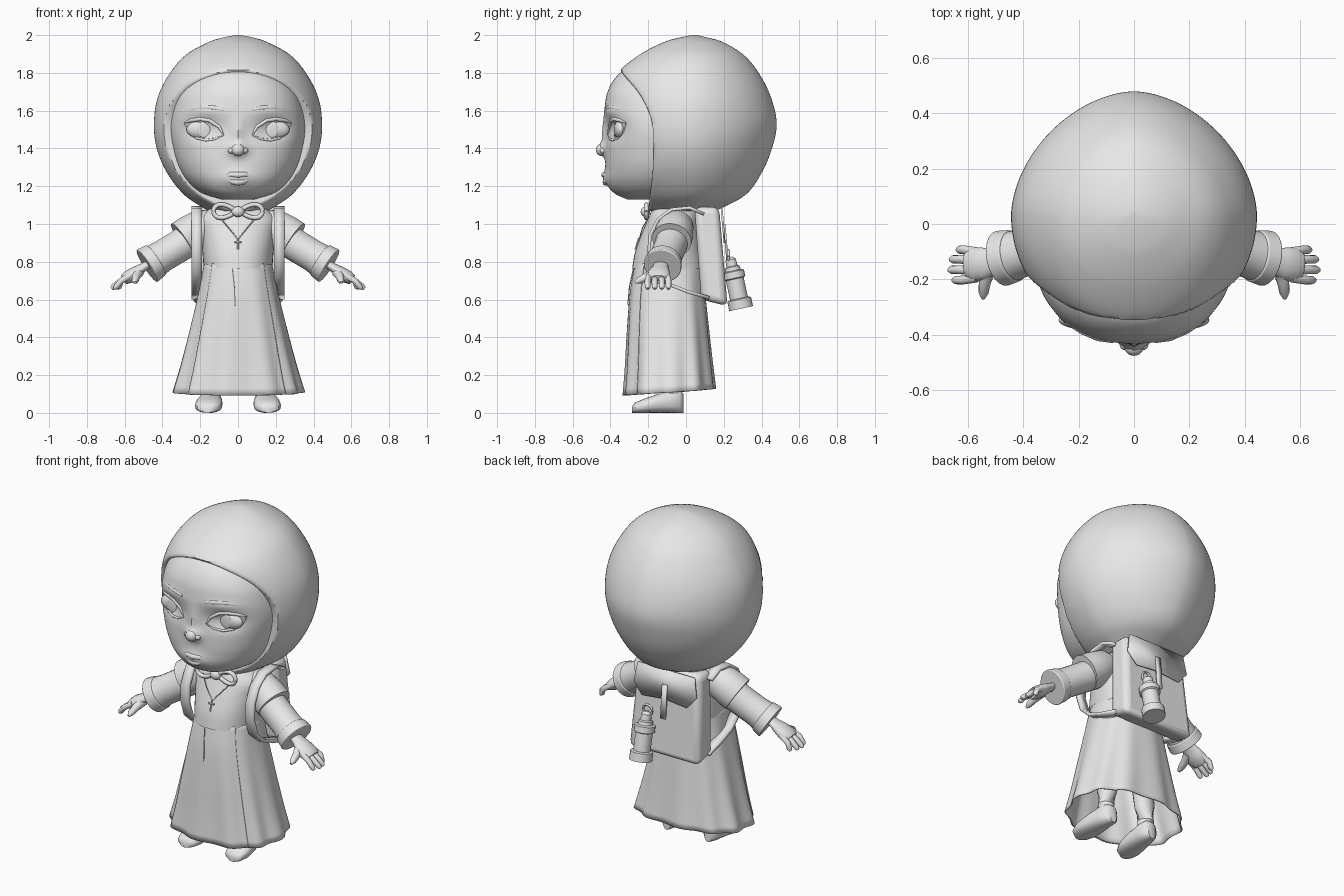
import bpy, bmesh, math
from math import sin, cos, pi, exp
from mathutils import Vector

if "Cube" in bpy.data.objects:
    bpy.data.objects.remove(bpy.data.objects["Cube"], do_unlink=True)

clay = bpy.data.materials.new("light_grey")
clay.use_nodes = True
clay.diffuse_color = (0.8, 0.8, 0.8, 1)
clay.node_tree.nodes["Principled BSDF"].inputs["Base Color"].default_value = (0.8, 0.8, 0.8, 1)


def finish(name, bm, mirror=False, thick=0, bevel=0, angle=45):
    bmesh.ops.recalc_face_normals(bm, faces=bm.faces)
    mesh = bpy.data.meshes.new(name)
    bm.to_mesh(mesh)
    bm.free()
    mesh.materials.append(clay)
    ob = bpy.data.objects.new(name, mesh)
    bpy.context.collection.objects.link(ob)
    bpy.ops.object.select_all(action="DESELECT")
    ob.select_set(True)
    bpy.context.view_layer.objects.active = ob
    bpy.ops.object.shade_smooth_by_angle(angle=math.radians(angle))
    if thick:
        ob.modifiers.new("thickness", "SOLIDIFY").thickness = thick
    if bevel:
        mod = ob.modifiers.new("round", "BEVEL")
        mod.width, mod.segments = bevel, 3
    if mirror:
        ob.modifiers.new("mirror", "MIRROR")


def skin(bm, rings, closed=True, caps=True):
    """Join rings of points with quads."""
    rows = [[bm.verts.new(p) for p in r] for r in rings]
    n = len(rows[0])
    for a, b in zip(rows, rows[1:]):
        for i in range(n if closed else n - 1):
            j = (i + 1) % n
            bm.faces.new((a[i], a[j], b[j], b[i]))
    if caps and closed:
        bm.faces.new(rows[0])
        bm.faces.new(rows[-1])


def sample(keys, z):
    """Smoothly interpolate rows of values keyed by their first entry."""
    z = min(max(z, keys[0][0]), keys[-1][0])
    i = max(k for k in range(len(keys) - 1) if keys[k][0] <= z)
    a, b = keys[i], keys[i + 1]
    p, q = keys[max(i - 1, 0)], keys[min(i + 2, len(keys) - 1)]
    h = b[0] - a[0]
    t = (z - a[0]) / h
    out = []
    for c in range(1, len(a)):
        ma = (b[c] - p[c]) / (b[0] - p[0]) * h
        mb = (q[c] - a[c]) / (q[0] - a[0]) * h
        out.append((2*t**3 - 3*t*t + 1)*a[c] + (t**3 - 2*t*t + t)*ma + (3*t*t - 2*t**3)*b[c] + (t**3 - t*t)*mb)
    return out


def loft(name, keys, yc, n=40, steps=20, power=2, back_power=None, warp=None, span=(0, 2*pi),
         caps=True, **kw):
    """Stack of oval sections; each key is height, half width, front y, back y."""
    closed = span[1] - span[0] > 6
    rings = []
    for s in range(steps + 1):
        z = keys[0][0] + (keys[-1][0] - keys[0][0]) * s / steps
        hw, yf, yb = sample(keys, z)
        ring = []
        for i in range(n):
            a = span[0] + (span[1] - span[0]) * i / (n if closed else n - 1)
            c, d = cos(a), sin(a)
            e = 2 / ((back_power or power) if d > 0 else power)
            x = hw * math.copysign(abs(c) ** e, c)
            y = yc + ((yb - yc) if d > 0 else (yc - yf)) * math.copysign(abs(d) ** e, d)
            p = Vector((x, y, z))
            ring.append(warp(p, a) if warp else p)
        rings.append(ring)
    bm = bmesh.new()
    skin(bm, rings, closed, caps)
    finish(name, bm, **kw)


def tube(name, pts, radii, flat=1, n=12, **kw):
    """Tapered tube along points; flat scales its height."""
    pts = [Vector(p) for p in pts]
    bm = bmesh.new()
    rings = []
    for k, p in enumerate(pts):
        d = pts[min(k + 1, len(pts) - 1)] - pts[max(k - 1, 0)]
        q = d.to_track_quat("Z", "Y")
        r = radii[k] if isinstance(radii, (list, tuple)) else radii
        rings.append([p + q @ Vector((r*cos(2*pi*i/n), r*flat*sin(2*pi*i/n), 0)) for i in range(n)])
    skin(bm, rings)
    finish(name, bm, **kw)


def ball(name, at, size, **kw):
    bm = bmesh.new()
    bmesh.ops.create_uvsphere(bm, u_segments=24, v_segments=14, radius=1)
    for v in bm.verts:
        v.co = Vector(at) + v.co * Vector(size)
    finish(name, bm, **kw)


# Hood, cut back along a rim that sweeps over the forehead
HOOD = [(1.07, .16, -.2, .16), (1.15, .28, -.28, .31), (1.27, .375, -.36, .4), (1.4, .43, -.39, .455),
        (1.53, .445, -.41, .48), (1.67, .425, -.40, .45), (1.8, .36, -.36, .385), (1.9, .27, -.24, .3),
        (1.97, .14, -.1, .18), (1.99, .07, -.02, .1), (2.0, .015, .03, .06)]
RIM = [(1.07, -.2), (1.3, -.175), (1.5, -.175), (1.6, -.2), (1.7, -.255), (1.82, -.35), (2.0, -.4)]
loft("hood", HOOD, .03, n=128, steps=80, back_power=1.78,
     warp=lambda p, a: Vector((p.x, max(p.y, sample(RIM, p.z)[0]), p.z)))

# Face with nose, eye sockets and lips shaped in
FACE = [(1.13, .09, -.31, 0), (1.16, .19, -.375, .05), (1.22, .265, -.415, .1), (1.3, .315, -.425, .1),
        (1.4, .345, -.425, .1), (1.5, .36, -.425, .1), (1.6, .35, -.43, .1), (1.7, .315, -.415, .1),
        (1.79, .23, -.36, .05), (1.84, .1, -.28, 0)]


def bump(x, z, cx, cz, w, h):
    return exp(-((x - cx) / w) ** 2 - ((z - cz) / h) ** 2)


def relief(x, z):
    x = abs(x)
    return (-.04 * bump(x, z, 0, 1.395, .045, .035) - .02 * bump(x, z, 0, 1.48, .03, .08)
            + .03 * bump(x, z, .18, 1.5, .09, .055) - .02 * bump(x, z, 0, 1.24, .075, .045)
            - .008 * bump(x, z, .17, 1.6, .1, .03))


def face_y(x, z):
    hw, yf, yb = sample(FACE, z)
    return -.1 - (-.1 - yf) * max(0, 1 - abs(x / hw) ** 2.3) ** (1/2.3) + relief(x, z)


loft("face", FACE, -.1, n=128, steps=72, power=2.3,
     warp=lambda p, a: p + Vector((0, relief(p.x, p.z) if p.y < -.15 else 0, 0)))


def on_face(name, pts, radii, sink=0, **kw):
    tube(name, [(x, face_y(x, z) + sink, z) for x, z in pts], radii, **kw)


# Eyes, lids, brows, nose and lips
ball("eyeball", (.178, face_y(.178, 1.5) + .018, 1.5), (.095, .034, .052), mirror=True)
ball("iris", (.178, face_y(.178, 1.5) - .011, 1.5), (.038, .006, .044), mirror=True)
on_face("upper_lid", [(.075, 1.47), (.1, 1.515), (.15, 1.548), (.2, 1.556), (.25, 1.548), (.285, 1.535)],
        [.003, .009, .011, .011, .01, .003], .001, mirror=True)
on_face("lower_lid", [(.075, 1.47), (.12, 1.45), (.17, 1.443), (.22, 1.455), (.26, 1.49), (.285, 1.535)],
        [.003, .006, .007, .007, .006, .003], .002, mirror=True)
on_face("eyebrow", [(.075, 1.605), (.13, 1.615), (.19, 1.618), (.24, 1.608), (.275, 1.588)],
        [.012, .014, .012, .009, .003], .009, mirror=True)
ball("nose_tip", (0, -.447, 1.392), (.034, .03, .032))
ball("nose_wing", (.034, -.432, 1.388), (.019, .024, .017), mirror=True)
on_face("upper_lip", [(-.078, 1.248), (-.04, 1.262), (0, 1.259), (.04, 1.262), (.078, 1.248)],
        [.003, .014, .016, .014, .003], .007)
on_face("lower_lip", [(-.065, 1.238), (-.03, 1.225), (0, 1.221), (.03, 1.225), (.065, 1.238)],
        [.003, .015, .018, .015, .003], .008)

# Gown: pleated skirt, overlapping front panel and bodice
SKIRT = [(.11, .345, -.325, .155), (.25, .305, -.315, .14), (.45, .255, -.305, .12),
         (.65, .208, -.29, .1), (.8, .178, -.265, .09)]


def pleats(p, a):
    fade = max(0, .8 - p.z)
    w = 1 + .045 * fade * sin(11 * a + pi / 2)
    drop = .018 * sin(a) * max(0, 1 - (p.z - .1) / .3)
    return Vector((p.x * w, -.08 + (p.y + .08) * w, p.z + drop))


loft("skirt", SKIRT, -.08, n=88, power=2.35, warp=pleats, caps=False, thick=.008)
loft("skirt_front_panel", [(z, w + .004, f - .005, b) for z, w, f, b in SKIRT], -.08, n=40, power=2.35,
     span=(pi * 1.25, pi * 1.75), warp=pleats, caps=False, thick=.004)
loft("bodice", [(.765, .182, -.285, .1), (.85, .188, -.27, .09), (.95, .198, -.235, .08),
                (1.03, .205, -.2, .07), (1.08, .15, -.18, .06), (1.12, .1, -.16, .04)], -.06, power=2.3)

# Sleeves with cuffs and shoulder capes
tube("sleeve", [(.12, -.06, 1.0), (.2, -.06, .96), (.3, -.08, .89), (.4, -.105, .83), (.455, -.12, .795)],
     [.07, .092, .086, .085, .092], n=24, mirror=True)
tube("cuff", [(.435, -.115, .808), (.482, -.125, .778)], [.095, .102], n=24, mirror=True, bevel=.006)
tube("shoulder_cape", [(.1, -.05, 1.03), (.18, -.055, .99), (.25, -.065, .945), (.295, -.075, .915)],
     [.05, .095, .104, .105], n=24, mirror=True)

# Hands
tube("palm", [(.45, -.13, .80), (.5, -.135, .772), (.54, -.143, .745), (.58, -.147, .72), (.605, -.148, .705)],
     [.036, .042, .058, .064, .05], flat=.55, n=16, mirror=True)
for name, y, reach in [("little", -.093, .64), ("ring", -.128, .665), ("middle", -.166, .67), ("index", -.203, .655)]:
    tube(name + "_finger", [(.57, -.147 + (y + .147) * .85, .728), (.62, y, .698),
                            (reach - .01, y, .667), (reach, y, .657)],
         [.017, .016, .015, .008], mirror=True)
tube("thumb", [(.525, -.16, .745), (.54, -.21, .72), (.545, -.25, .7), (.546, -.27, .69)],
     [.028, .022, .018, .007], mirror=True)

# Legs and shoes
tube("leg", [(.12, -.08, .4), (.135, -.07, .22), (.142, -.07, .13), (.145, -.075, .05)],
     [.06, .056, .046, .05], n=20, mirror=True)


def shoe_section(y, w, h):
    return [(.15 - .08 * (y + .15) + w * cos(t), y, h / 2 + h / 2 * math.copysign(abs(sin(t)) ** .7, sin(t)))
            for t in [2 * pi * k / 20 for k in range(20)]]


bm = bmesh.new()
skin(bm, [shoe_section(*s) for s in [(-.285, .025, .035), (-.27, .055, .055), (-.22, .072, .075),
                                     (-.15, .068, .1), (-.08, .056, .12), (-.035, .05, .12), (-.012, .025, .1)]])
finish("shoe", bm, mirror=True)

# Bow tie, necklace and hanging beads
loop = [(.075 + .055 * cos(t), -.21, 1.068 + .026 * sin(t) * (1.3 + .4 * cos(t)))
        for t in [2 * pi * k / 20 for k in range(21)]]
tube("bow_loop", loop, .012, mirror=True)
ball("bow_knot", (0, -.215, 1.065), (.034, .025, .028))
tube("necklace", [(.1, -.195, 1.04), (.05, -.23, .98), (0, -.248, .92)], .003, n=6, mirror=True)
tube("pendant_upright", [(0, -.25, .925), (0, -.268, .865)], .005, n=6)
tube("pendant_arm", [(-.018, -.256, .905), (.018, -.256, .905)], .005, n=6)
tube("belt_beads", [(-.03, -.277, .77), (-.02, -.299, .67), (-.015, -.308, .57)], .003, n=6)

# Backpack, leaning backwards towards the bottom
bm = bmesh.new()
bmesh.ops.create_cube(bm, size=1)
for v in bm.verts:
    low = v.co.z < 0
    back = v.co.y > 0
    v.co = Vector((v.co.x * (.48 if low else .42), (.22 if back else .08) if low else (.175 if back else .045),
                   (.565 if back else .6) if low else 1.09))
finish("backpack", bm, bevel=.035)


def back_plate(name, outline, thick, lift):
    bm = bmesh.new()
    bm.faces.new([bm.verts.new((x, .179 + (1.09 - z) * .086 + lift, z)) for x, z in outline])
    finish(name, bm, thick=thick)


back_plate("pack_flap", [(-.19, 1.085), (.19, 1.085), (.21, .97), (.15, .9), (0, .915), (-.15, .9),
                         (-.21, .97)], .01, .004)
back_plate("flap_strap", [(-.016, 1.0), (.016, 1.0), (.016, .8), (-.016, .8)], .012, .01)

# Shoulder straps as flat bands
PATH = [(.1, 1.06), (.02, 1.095), (-.08, 1.085), (-.155, 1.03), (-.2, .94), (-.205, .84), (-.17, .74),
        (-.1, .675), (0, .635), (.12, .6)]
bm = bmesh.new()
skin(bm, [[(.19, y, z), (.245, y, z)] for y, z in PATH], closed=False)
finish("shoulder_strap", bm, mirror=True, thick=.018)

# Flask hanging on the pack
PROFILE = [(0, .064), (.05, .064), (.055, .048), (.16, .048), (.165, .058), (.2, .058), (.205, .042),
           (.225, .04), (.23, .03), (.265, .028), (.28, .012)]
top, foot = Vector((.1, .232, .83)), Vector((.1, .292, .552))
axis = (top - foot).normalized()
tube("flask", [foot + axis * h for h, r in PROFILE], [r for h, r in PROFILE], n=24, angle=35)
ring = [(.1 + .03 * cos(t), .225, .83 + .03 * sin(t)) for t in [2 * pi * k / 16 for k in range(17)]]
tube("flask_ring", ring, .007, n=8)
